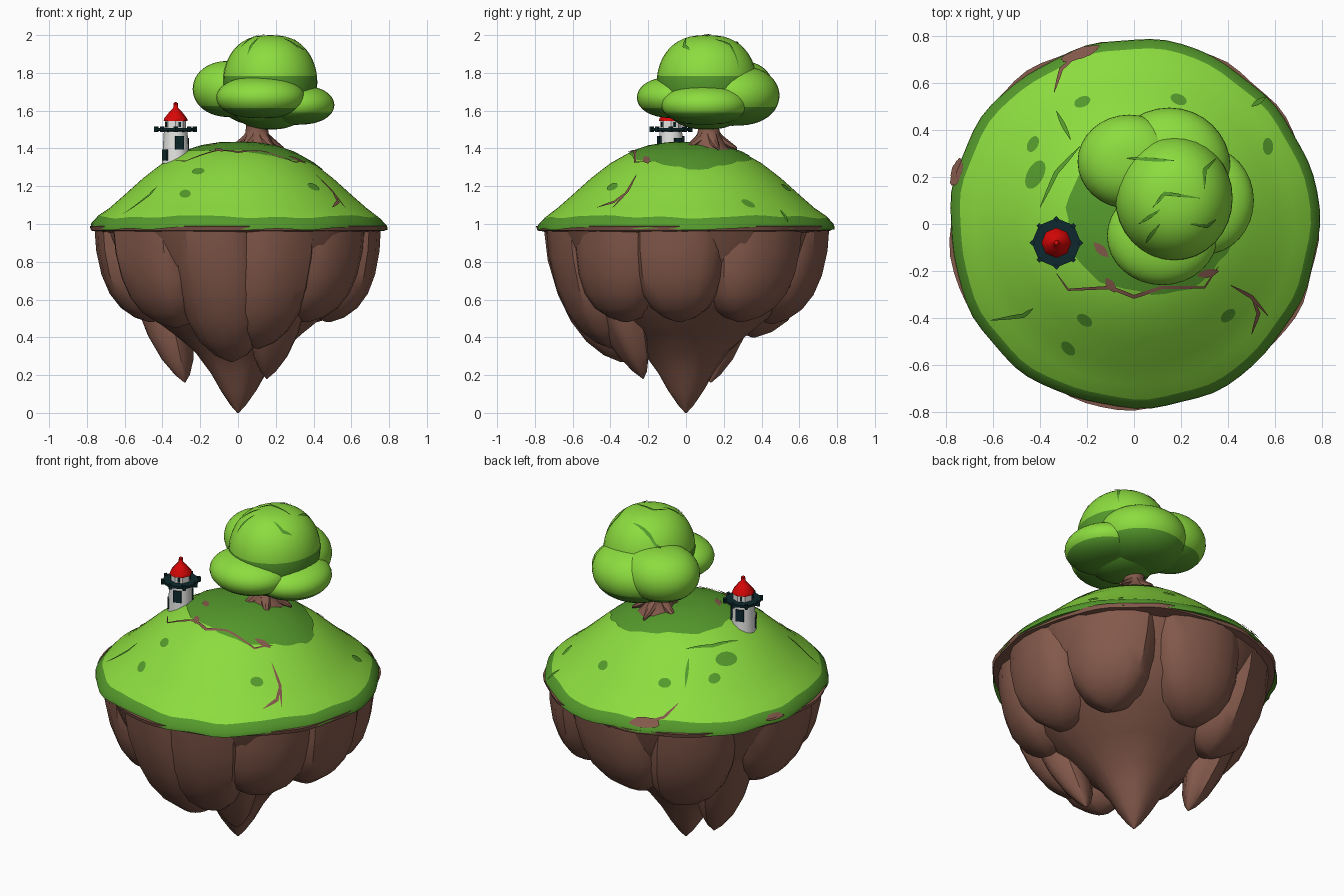
import bpy, bmesh, math, random
from mathutils import Vector, Matrix

random.seed(4)
TAU = 2 * math.pi
if "Cube" in bpy.data.objects:
    bpy.data.objects.remove(bpy.data.objects["Cube"])


def material(name, rgb):
    m = bpy.data.materials.new(name)
    m.use_nodes = True
    m.diffuse_color = (*rgb, 1)
    m.node_tree.nodes["Principled BSDF"].inputs["Base Color"].default_value = (*rgb, 1)
    return m


GRASS = material("bright grass", (0.265, 0.72, 0.05))
DARK = material("dark grass", (0.09, 0.32, 0.025))
ROCK = material("brown rock", (0.23, 0.1, 0.07))
WHITE = material("white wall", (0.78, 0.78, 0.77))
BLACK = material("dark metal", (0.004, 0.022, 0.026))
RED = material("red roof", (0.68, 0.002, 0.002))


def finish(name, bm, mats, angle=40, fix=True):
    if fix:
        bmesh.ops.recalc_face_normals(bm, faces=bm.faces[:])
    mesh = bpy.data.meshes.new(name)
    bm.to_mesh(mesh)
    bm.free()
    for m in mats:
        mesh.materials.append(m)
    mesh.shade_smooth()
    mesh.set_sharp_from_angle(angle=math.radians(angle))
    ob = bpy.data.objects.new(name, mesh)
    bpy.context.collection.objects.link(ob)


def skin(name, rings, mats, angle=40, rule=None):
    """Join equal rings of points into a closed tube; rule(i) gives the material of band i."""
    bm = bmesh.new()
    loops = [[bm.verts.new(p) for p in ring] for ring in rings]
    n = len(rings[0])
    for i, (a, b) in enumerate(zip(loops, loops[1:])):
        for k in range(n):
            f = bm.faces.new((a[k], a[(k + 1) % n], b[(k + 1) % n], b[k]))
            f.material_index = rule(i) if rule else 0
    bm.faces.new(loops[0])
    bm.faces.new(loops[-1])
    finish(name, bm, mats, angle)


def turned(name, profile, mat, at=(0, 0), n=16):
    rings = [[(at[0] + r * math.cos(TAU * k / n), at[1] + r * math.sin(TAU * k / n), z)
              for k in range(n)] for r, z in profile]
    skin(name, rings, [mat])


# Grass dome with a wavy dark border
DOME = [(0, 1.43), (0.1, 1.428), (0.2, 1.412), (0.3, 1.378), (0.4, 1.322), (0.5, 1.245),
        (0.6, 1.155), (0.68, 1.085), (0.745, 1.038), (0.782, 0.998)]


def ground(x, y):
    r = math.hypot(x, y)
    for (r0, z0), (r1, z1) in zip(DOME, DOME[1:]):
        if r <= r1:
            return z0 + (z1 - z0) * (r - r0) / (r1 - r0)
    return DOME[-1][1]


def wave(a):
    return math.sin(5 * a + 1) * 0.5 + math.sin(11 * a) * 0.3 + math.sin(17 * a + 2) * 0.2


N = 72
rings = []
for r, z in [(max(r, 0.004), z) for r, z in DOME] + [(0.785, 0.976), (0.7, 0.99)]:
    w = 0.012 if r > 0.7 else 0
    rings.append([((r + w * wave(a)) * math.cos(a), (r + w * wave(a)) * math.sin(a),
                   z + w * wave(a + 2)) for a in (TAU * k / N for k in range(N))])
skin("grass_dome", rings, [GRASS, DARK], 50, lambda i: int(i > 7))

# Thin rock ledge below the grass
rings = [[((r + 0.018 * wave(a + 3)) * math.cos(a), (r + 0.018 * wave(a + 3)) * math.sin(a), z)
          for a in (TAU * k / N for k in range(N))]
         for r, z in [(0.7, 0.995), (0.782, 0.988), (0.775, 0.965), (0.7, 0.955)]]
skin("rock_ledge", rings, [ROCK])

# Rock core with a pointed tip
CORE = [(0.004, 0.0), (0.04, 0.04), (0.095, 0.12), (0.145, 0.21), (0.225, 0.32), (0.34, 0.42),
        (0.48, 0.53), (0.6, 0.66), (0.69, 0.84), (0.74, 0.98)]
rings = [[(r * (1 + 0.05 * wave(a + z)) * math.cos(a), r * (1 + 0.05 * wave(a + z)) * math.sin(a), z)
          for a in (TAU * k / 28 for k in range(28))] for r, z in CORE]
skin("rock_core", rings, [ROCK], 35)


# Bulging rock slabs and hanging spikes, with squarish sections
def boxy(c):
    return math.copysign(abs(c) ** 0.75, c)


def slab(name, degrees, reach, tip, half_depth, half_width, blunt):
    ang = math.radians(degrees)
    u, v = Vector((math.cos(ang), math.sin(ang), 0)), Vector((-math.sin(ang), math.cos(ang), 0))
    bumps = [random.uniform(0.95, 1.03) for _ in range(16)]
    lean = random.uniform(-0.05, 0.05)
    rings = []
    for t, s in [(0, 1), (0.25, 0.99), (0.5, 0.92), (0.7, 0.78), (0.85, 0.56), (0.95, 0.28), (1, 0.02)]:
        s = s ** blunt
        c = u * (0.52 + (reach - 0.52) * t ** 1.5) + v * lean * t + Vector((0, 0, 0.985 + (tip - 0.985) * t))
        rings.append([c + (u * half_depth * boxy(math.cos(TAU * k / 16))
                           + v * half_width * boxy(math.sin(TAU * k / 16))) * s * bumps[k] for k in range(16)])
    skin(name, rings, [ROCK], 35)


for i, (deg, reach, tip, width) in enumerate([
        (-140, 0.46, 0.45, 0.27), (-102, 0.34, 0.27, 0.25), (-72, 0.4, 0.34, 0.24),
        (-38, 0.48, 0.48, 0.26), (-3, 0.48, 0.48, 0.26), (40, 0.5, 0.48, 0.27),
        (85, 0.45, 0.47, 0.29), (130, 0.43, 0.4, 0.27), (178, 0.46, 0.48, 0.28)]):
    slab(f"rock_slab_{i + 1}", deg, reach, tip, 0.235, width, 0.85)
slab("rock_spike_left", 152, 0.31, 0.16, 0.14, 0.17, 1.1)
slab("rock_spike_front", -64, 0.27, 0.18, 0.14, 0.17, 1.1)


# Painted patches and cracks laid on a surface
def patch(name, x, y, rx, ry, turn, mat, wobble=0.0, lift=0.005):
    n, bm = 40, bmesh.new()
    steps = 1 if rx < 0.1 else 8
    loops = []
    for j in range(steps + 1):
        loop = []
        for k in range(n):
            a, s = TAU * k / n, max(j / steps, 0.02)
            px, py = rx * s * math.cos(a), ry * s * math.sin(a)
            g = 1 + wobble * wave(a)
            qx = x + g * (px * math.cos(turn) - py * math.sin(turn))
            qy = y + g * (px * math.sin(turn) + py * math.cos(turn))
            loop.append(bm.verts.new((qx, qy, ground(qx, qy) + lift)))
        loops.append(loop)
    bm.faces.new(loops[0])
    for a, b in zip(loops, loops[1:]):
        for k in range(n):
            bm.faces.new((a[k], b[k], b[(k + 1) % n], a[(k + 1) % n]))
    finish(name, bm, [mat], fix=False)


def crack(name, points, width, mat, surface, lift=0.008):
    bm, dense = bmesh.new(), []
    for a, b in zip(points, points[1:]):
        dense += [Vector(a).lerp(Vector(b), k / 5) for k in range(5)]
    dense.append(Vector(points[-1]))
    pairs = []
    for i, p in enumerate(dense):
        d = (dense[min(i + 1, len(dense) - 1)] - dense[max(i - 1, 0)]).normalized()
        side = Vector((-d.y, d.x)) * width * (0.15 + math.sin(math.pi * i / (len(dense) - 1)))
        pairs.append([bm.verts.new((q.x, q.y, surface(q.x, q.y) + lift)) for q in (p + side, p - side)])
    for a, b in zip(pairs, pairs[1:]):
        bm.faces.new((a[1], b[1], b[0], a[0]))
    finish(name, bm, [mat], fix=False)


patch("tree_shade", 0.075, 0.02, 0.365, 0.32, 0, DARK, 0.05)
for i, (x, y, turn) in enumerate([(-0.22, 0.52, 0.4), (0.19, 0.53, -0.4), (-0.43, 0.34, 1.1), (0.57, 0.33, 1.6),
                                  (-0.21, -0.41, -0.6), (-0.28, -0.53, -0.8), (0.4, -0.39, 0.7)]):
    patch(f"grass_spot_{i + 1}", x, y, 0.036, 0.022, turn, DARK)
patch("grass_dent", -0.42, 0.21, 0.065, 0.035, 1.1, DARK)
for i, (x, y, length, turn) in enumerate([(-0.23, 0.725, 0.085, 0.35), (-0.755, 0.22, 0.06, 1.3)]):
    patch(f"bare_rim_{i + 1}", x, y, length, 0.022, turn, ROCK, 0.1, 0.011)
for i, (path, width, mat) in enumerate([
        ([(-0.33, -0.21), (-0.28, -0.28), (-0.1, -0.27), (0, -0.31), (0.12, -0.27), (0.3, -0.27), (0.36, -0.18)], 0.007, ROCK),
        ([(-0.12, -0.23), (-0.08, -0.29)], 0.016, ROCK), ([(-0.17, -0.08), (-0.11, -0.14)], 0.016, ROCK),
        ([(0.27, -0.22), (0.36, -0.2)], 0.016, ROCK),
        ([(0.41, -0.26), (0.5, -0.31), (0.57, -0.39)], 0.007, ROCK),
        ([(0.5, -0.31), (0.53, -0.38), (0.5, -0.47)], 0.007, ROCK),
        ([(-0.61, -0.41), (-0.47, -0.39), (-0.43, -0.36)], 0.008, DARK), ([(0.5, 0.5), (0.56, 0.54)], 0.01, DARK),
        ([(-0.33, 0.48), (-0.27, 0.36)], 0.008, DARK), ([(-0.4, 0.07), (-0.33, 0.22), (-0.23, 0.33)], 0.008, DARK),
        ([(-0.34, 0.56), (-0.31, 0.66), (-0.24, 0.72)], 0.007, ROCK)]):
    crack(f"ground_crack_{i + 1}", path, width, mat, ground)

# Trunk with flared roots
TREE = (0.1, 0.12)
turned("trunk", [(0.12, 1.39), (0.085, 1.43), (0.063, 1.47), (0.057, 1.52), (0.075, 1.6), (0.09, 1.66)], ROCK, TREE, 10)
for i in range(5):
    a = TAU * i / 5 + 0.35
    rings = []
    for d, z, r in [(0.03, 1.5, 0.03), (0.07, 1.445, 0.028), (0.11, 1.42, 0.02), (0.15, 1.4, 0.008)]:
        c = Vector((TREE[0] + d * math.cos(a), TREE[1] + d * math.sin(a), z))
        rings.append([c + Vector((-r * math.sin(a) * math.cos(b), r * math.cos(a) * math.cos(b), r * math.sin(b)))
                      for b in (TAU * k / 7 for k in range(7))])
    skin(f"root_{i + 1}", rings, [ROCK])

# Puffy leaf clumps, dark below a given height
PUFF = 0.8
CLUMPS = {"crown": ((0.17, 0.11, 1.75), (0.25, 0.265, 0.25), 1.785),
          "leaf_back_left": ((-0.02, 0.265, 1.715), (0.22, 0.2, 0.15), 1.62),
          "leaf_back": ((0.15, 0.245, 1.68), (0.26, 0.25, 0.16), 1.61),
          "leaf_right": ((0.3, 0.1, 1.63), (0.21, 0.23, 0.105), 1.59),
          "leaf_front": ((0.12, -0.05, 1.67), (0.235, 0.21, 0.11), 1.62)}
for name, (c, r, limit) in CLUMPS.items():
    bm = bmesh.new()
    bmesh.ops.create_uvsphere(bm, u_segments=32, v_segments=24, radius=1)
    for v in bm.verts:
        flat = math.hypot(v.co.x, v.co.y)
        if flat > 0.01:
            v.co.xy *= flat ** (PUFF - 1)
        v.co = Vector(p + q * s for p, q, s in zip(c, v.co, r))
    for f in bm.faces:
        f.material_index = int(f.calc_center_median().z < limit)
    finish(name, bm, [GRASS, DARK], 60)


def leaves(x, y):
    best = 1.6
    for c, r, _ in CLUMPS.values():
        flat = math.hypot((x - c[0]) / r[0], (y - c[1]) / r[1])
        if flat < 1:
            best = max(best, c[2] + r[2] * math.sqrt(1 - flat ** (2 / PUFF)))
    return best


for i, path in enumerate([[(0.08, 0.07), (0.13, 0.13), (0.28, 0.11)], [(-0.03, 0.28), (0.17, 0.27)],
                          [(0.3, 0.15), (0.3, 0.23), (0.35, 0.28)], [(0.02, 0.0), (0.11, 0.06)],
                          [(0.11, 0.0), (0.07, -0.05), (0.05, -0.08)], [(0.24, 0.0), (0.31, -0.01), (0.35, 0.02)]]):
    crack(f"leaf_crack_{i + 1}", path, 0.007, DARK, leaves, 0.006)

# Lighthouse
LH = (-0.33, -0.08)
turned("tower_wall", [(0.073, 1.32), (0.062, 1.5)], WHITE, LH, 10)
turned("gallery", [(0.06, 1.488), (0.105, 1.494), (0.105, 1.508), (0.05, 1.508)], BLACK, LH, 8)
turned("lantern", [(0.056, 1.5), (0.056, 1.56)], WHITE, LH, 8)
turned("roof", [(0.064, 1.545), (0.06, 1.56), (0.03, 1.598), (0.013, 1.615), (0.011, 1.64), (0.003, 1.645)], RED, LH, 8)
for i in range(8):
    a = TAU * i / 8
    spot = (LH[0] + 0.102 * math.cos(a), LH[1] + 0.102 * math.sin(a))
    turned(f"gallery_knob_{i + 1}", [(0.012, 1.488), (0.012, 1.516)], BLACK, spot, 4)


# Dark door, windows and footing block on the wall
def opening(name, degrees, z, w, h, r):
    bm = bmesh.new()
    bmesh.ops.create_cube(bm, size=1)
    bm.transform(Matrix.Translation((*LH, z)) @ Matrix.Rotation(math.radians(degrees), 4, "Z")
                 @ Matrix.Translation((r, 0, 0)) @ Matrix.Diagonal((0.009, w, h, 1)))
    finish(name, bm, [BLACK])


for i, (deg, z) in enumerate([(-72, 1.43), (36, 1.42), (108, 1.43)]):
    opening(f"window_{i + 1}", deg, z, 0.045, 0.07, 0.065)
opening("footing", -144, 1.365, 0.04, 0.06, 0.07)
for i in range(4):
    opening(f"lantern_pane_{i + 1}", 90 * i + 22.5, 1.527, 0.012, 0.025, 0.052)
